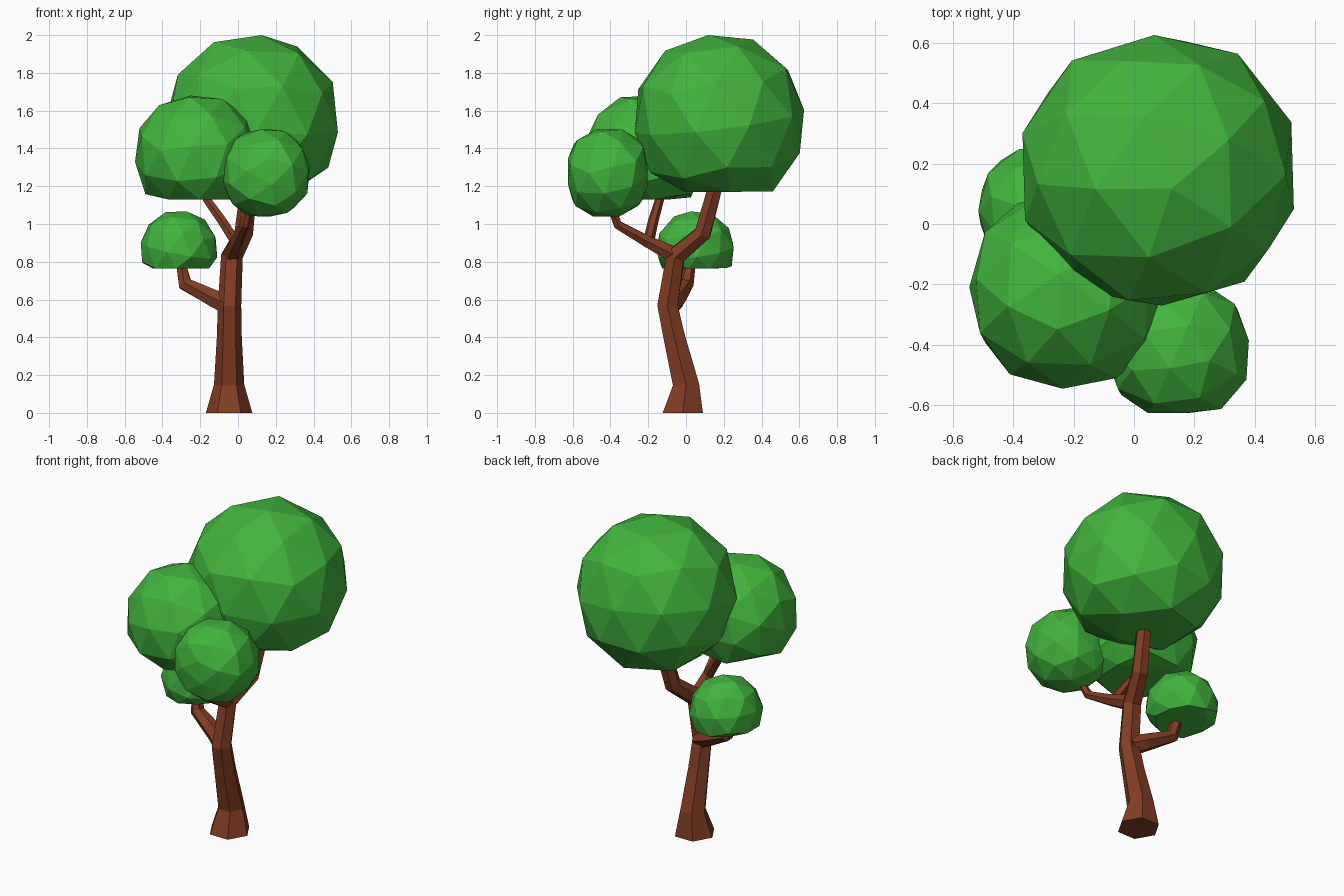
import bpy, bmesh, math
from mathutils import Vector, Euler

if "Cube" in bpy.data.objects:
    bpy.data.objects.remove(bpy.data.objects["Cube"])


def material(name, rgb):
    m = bpy.data.materials.new(name)
    m.diffuse_color = (*rgb, 1)
    m.use_nodes = True
    m.node_tree.nodes["Principled BSDF"].inputs["Base Color"].default_value = m.diffuse_color
    return m


GREEN = material("leaf green", (0.054, 0.46, 0.047))
BROWN = material("bark brown", (0.223, 0.046, 0.017))


def add_object(name, bm, mat):
    bmesh.ops.recalc_face_normals(bm, faces=bm.faces)
    me = bpy.data.meshes.new(name)
    bm.to_mesh(me)
    bm.free()
    me.materials.append(mat)
    ob = bpy.data.objects.new(name, me)
    bpy.context.collection.objects.link(ob)
    return ob


def limb(name, points, ref, flat_base=False):
    """Six-sided tapering tube through (x, y, z, radius) points."""
    bm = bmesh.new()
    pos = [Vector(p[:3]) for p in points]
    n = len(pos)
    rings = []
    for i, p in enumerate(pos):
        before = (p - pos[i - 1]).normalized() if i else Vector()
        after = (pos[i + 1] - p).normalized() if i < n - 1 else Vector()
        t = (before + after).normalized()
        if flat_base and i == 0:
            t = Vector((0, 0, 1))
        u = (Vector(ref) - t * t.dot(Vector(ref))).normalized()
        v = t.cross(u)
        ring = []
        for k in range(6):
            a = k * math.pi / 3
            ring.append(bm.verts.new(p + points[i][3] * (u * math.cos(a) + v * math.sin(a))))
        rings.append(ring)
    for a, b in zip(rings, rings[1:]):
        for k in range(6):
            bm.faces.new((a[k], a[(k + 1) % 6], b[(k + 1) % 6], b[k]))
    bm.faces.new(rings[0])
    bm.faces.new(rings[-1])
    return add_object(name, bm, BROWN)


def leaf_clump(name, centre, radius, turn, low, high):
    """Faceted ball whose points are held inside the box low..high,
    which flattens its underside."""
    bm = bmesh.new()
    bmesh.ops.create_icosphere(bm, subdivisions=2, radius=radius)
    rot = Euler([math.radians(a) for a in turn]).to_matrix()
    for v in bm.verts:
        p = Vector(centre) + rot @ v.co
        v.co = [min(max(p[k], low[k]), high[k]) for k in range(3)]
    # Rewrap the clamped points so the ball stays convex
    hull = bmesh.ops.convex_hull(bm, input=bm.verts)
    inside = [g for g in hull["geom_interior"] if isinstance(g, bmesh.types.BMVert)]
    bmesh.ops.delete(bm, geom=inside, context='VERTS')
    old = set(hull["geom_unused"]) - set(inside)
    bmesh.ops.delete(bm, geom=[g for g in old if g.is_valid and isinstance(g, bmesh.types.BMFace)],
                     context='FACES')
    return add_object(name, bm, GREEN)


# Trunk, continuing into the limb that carries the crown
limb("trunk", [(-0.047, -0.017, 0, 0.123), (-0.047, 0.0, 0.15, 0.08),
               (-0.046, -0.062, 0.4, 0.066), (-0.045, -0.098, 0.57, 0.062),
               (-0.032, -0.055, 0.83, 0.058), (0.03, 0.088, 0.95, 0.05),
               (0.057, 0.153, 1.19, 0.044), (0.07, 0.17, 1.35, 0.035)],
     (1, 0, 0), True)

# Side branches
limb("front_branch", [(-0.035, -0.05, 0.83, 0.05), (-0.01, -0.2, 0.905, 0.036),
                      (0.035, -0.36, 0.995, 0.026), (0.06, -0.395, 1.08, 0.021),
                      (0.09, -0.4, 1.18, 0.018)], (1, 0, 0))
limb("left_branch", [(-0.01, -0.2, 0.9, 0.03), (-0.08, -0.175, 1.01, 0.028),
                     (-0.165, -0.14, 1.13, 0.024), (-0.2, -0.14, 1.24, 0.02)], (0, 1, 0))
limb("low_branch", [(-0.045, -0.085, 0.57, 0.06), (-0.12, -0.05, 0.602, 0.053),
                    (-0.28, 0.0, 0.682, 0.041), (-0.3, 0.02, 0.78, 0.03),
                    (-0.32, 0.03, 0.86, 0.024)], (0, 1, 0))

# Leaf clumps
leaf_clump("crown_leaves", (0.08, 0.175, 1.545), 0.47, (9, 0, 38),
           (-0.39, -0.27, 1.17), (0.545, 0.625, 2.0))
leaf_clump("left_leaves", (-0.22, -0.22, 1.36), 0.338, (20, -12, 15),
           (-0.545, -0.545, 1.13), (0.105, 0.1, 1.68))
leaf_clump("front_leaves", (0.145, -0.415, 1.27), 0.248, (25, 10, 50),
           (-0.09, -0.625, 1.04), (0.38, -0.205, 1.5))
leaf_clump("low_leaves", (-0.313, 0.05, 0.863), 0.212, (10, 8, 20),
           (-0.515, -0.16, 0.765), (-0.11, 0.262, 1.067))
